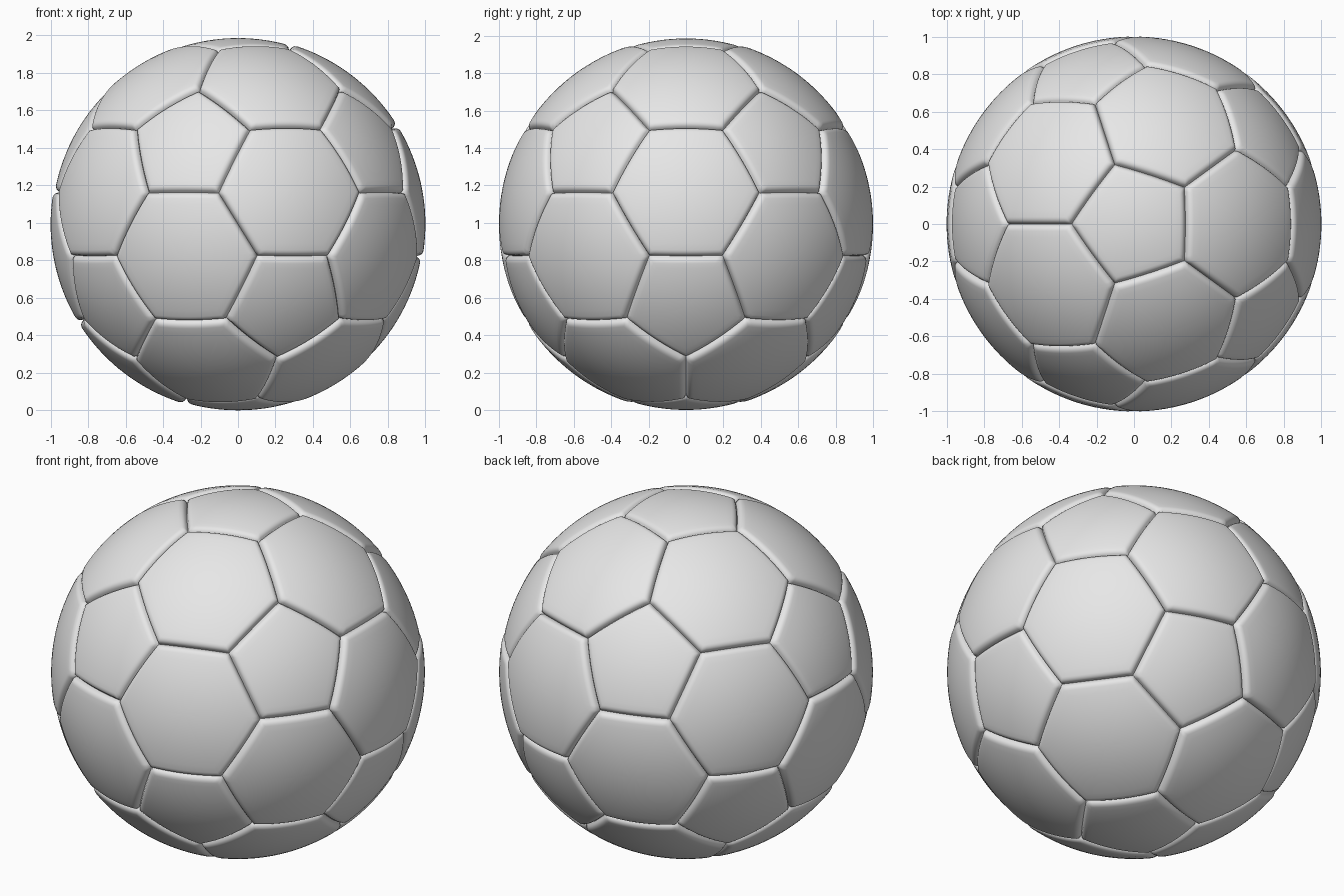
import bpy, bmesh, math
from mathutils import Vector

if "Cube" in bpy.data.objects:
    bpy.data.objects.remove(bpy.data.objects["Cube"])

CENTRE = Vector((0, 0, 0.993))
STEPS = 16                      # segments along each panel edge

grey = bpy.data.materials.new("light grey")
grey.diffuse_color = (0.8, 0.8, 0.8, 1)
grey.use_nodes = True
grey.node_tree.nodes["Principled BSDF"].inputs["Base Color"].default_value = grey.diffuse_color

# Icosahedron corners with one pole straight up
s, h = 2 / math.sqrt(5), 1 / math.sqrt(5)
ico = [Vector((0, 0, 1)), Vector((0, 0, -1))]
for k in range(5):
    a = math.radians(72 * k)
    ico.append(Vector((-s * math.cos(a), -s * math.sin(a), h)))
    ico.append(Vector((s * math.cos(a), s * math.sin(a), -h)))


def near(i, j):
    return i != j and ico[i].dot(ico[j]) > 0.4


def cut(i, j):
    """Corner of the truncated solid, near ico[i] on the edge to ico[j]."""
    return (2 * ico[i] + ico[j]) / 3


N = range(12)
pentagons = [[cut(i, j) for j in N if near(i, j)] for i in N]
hexagons = [[cut(p, q) for p in t for q in t if p != q]
            for t in ((i, j, k) for i in N for j in range(i) for k in range(j)
                      if near(i, j) and near(j, k) and near(i, k))]

# Seam cross-section: (distance from seam, drop below panel surface)
SEAM = [(0, 0.033), (0.004, 0.021), (0.008, 0.013), (0.013, 0.0075),
        (0.019, 0.0035), (0.026, 0.001), (0.034, 0)]


def add_panel(bm, corners, radius):
    c = sum(corners, Vector()) / len(corners)
    n = c.normalized()
    u = (corners[0] - c).normalized()
    v = n.cross(u)
    corners = sorted(corners, key=lambda p: math.atan2((p - c).dot(v), (p - c).dot(u)))
    apothem = ((corners[0] + corners[1]) / 2 - c).length
    outline = [p.lerp(q, i / STEPS) for p, q in zip(corners, corners[1:] + corners[:1])
               for i in range(STEPS)]
    # Concentric rings: rounded seam, then an even dome
    rings = [(1 - d / apothem, drop) for d, drop in SEAM]
    inner = rings[-1][0]
    rings += [(inner * (1 - k / 9), 0) for k in range(1, 9)]
    prev = None
    for f, drop in rings:
        r = (radius if drop < 0.03 else 1.0) - drop
        ring = [bm.verts.new(CENTRE + c.lerp(p, f).normalized() * r) for p in outline]
        if prev:
            for i in range(len(ring)):
                j = (i + 1) % len(ring)
                bm.faces.new((prev[i], prev[j], ring[j], ring[i]))
        prev = ring
    tip = bm.verts.new(CENTRE + n * radius)
    for i in range(len(prev)):
        bm.faces.new((prev[i], prev[(i + 1) % len(prev)], tip))


def build(name, panels, radius):
    bm = bmesh.new()
    for corners in panels:
        add_panel(bm, corners, radius)
    for f in bm.faces:
        f.smooth = True
    me = bpy.data.meshes.new(name)
    bm.to_mesh(me)
    bm.free()
    me.materials.append(grey)
    ob = bpy.data.objects.new(name, me)
    bpy.context.collection.objects.link(ob)


build("pentagon_panels", pentagons, 0.993)
build("hexagon_panels", hexagons, 1.0)
